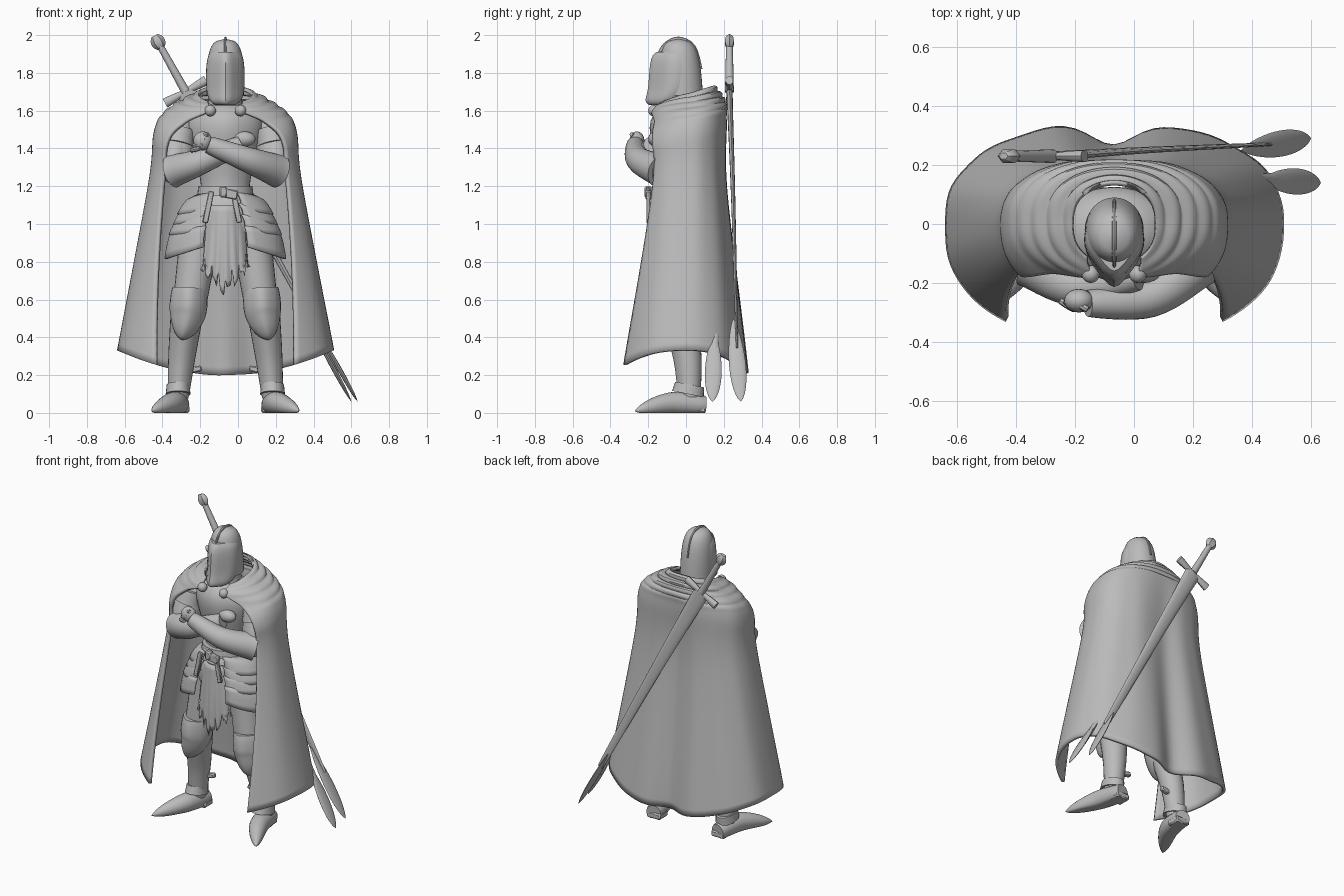
import bpy, bmesh, math, random
from math import sin, cos, pi, sqrt, radians
from mathutils import Vector, Matrix

random.seed(4)
cube = bpy.data.objects.get("Cube")
if cube:
    bpy.data.objects.remove(cube)

GREY = (.5, .5, .5, 1)
steel = bpy.data.materials.new("plain_grey")
steel.use_nodes = True
steel.diffuse_color = GREY
steel.node_tree.nodes["Principled BSDF"].inputs["Base Color"].default_value = GREY
CENTRE_X = -.067  # the figure's own middle line
ACROSS, FORWARD, UP = Vector((1, 0, 0)), Vector((0, 1, 0)), Vector((0, 0, 1))
parts = []


def add(name, bm):
    """Turn a bmesh into a named part placed on the figure's middle line."""
    bmesh.ops.recalc_face_normals(bm, faces=bm.faces)
    mesh = bpy.data.meshes.new(name)
    bm.to_mesh(mesh)
    bm.free()
    mesh.materials.append(steel)
    ob = bpy.data.objects.new(name, mesh)
    ob.location.x = CENTRE_X
    bpy.context.collection.objects.link(ob)
    parts.append(ob)
    return ob


def spline(points, steps):
    """Smooth curve through a list of points of any dimension."""
    points = [Vector(p) for p in points]
    padded = [points[0]] + points + [points[-1]]
    curve = []
    for before, start, end, after in zip(padded, padded[1:], padded[2:], padded[3:]):
        leave, arrive = (end - before) / 2, (after - start) / 2
        for j in range(steps):
            t = j / steps
            ease = t * t * (3 - 2 * t)
            curve.append(start.lerp(end, ease) + leave * t * (1 - t) ** 2 - arrive * t * t * (1 - t))
    return curve + [points[-1]]


def skin(name, rows, closed=False, thickness=0):
    """Join rows of points; closed rows get capped, open ones get thickness."""
    bm = bmesh.new()
    verts = [[bm.verts.new(point) for point in row] for row in rows]
    count = len(rows[0])
    for upper, lower in zip(verts, verts[1:]):
        for i in range(count if closed else count - 1):
            j = (i + 1) % count
            bm.faces.new((upper[i], upper[j], lower[j], lower[i]))
    if closed:
        bm.faces.new(verts[0])
        bm.faces.new(verts[-1])
    ob = add(name, bm)
    if thickness:
        shell = ob.modifiers.new("thickness", "SOLIDIFY")
        shell.thickness = thickness
        shell.offset = 0


def limb(name, path, width, profile, depth=1, ref=FORWARD, keel=0, level=False, sides=24):
    """Sweep an oval along a path; the profile scales it and the keel sharpens its front."""
    curve = spline(path, 16 // (len(path) - 1))
    last = len(curve) - 1
    rows = []
    for i, centre in enumerate(curve):
        along = UP if level else (curve[min(i + 1, last)] - curve[max(i - 1, 0)]).normalized()
        side = along.cross(ref).normalized()
        normal = side.cross(along)
        radius = width * max(profile(i / last), .02)
        row = []
        for j in range(sides):
            a = math.tau * j / sides
            front = depth * (1 + keel * max(0, -sin(a)) ** 7)
            point = centre + radius * (side * cos(a) + normal * sin(a) * front)
            point.z = max(point.z, 0)
            row.append(point)
        rows.append(row)
    skin(name, rows, closed=True)


def taper(amount):
    return lambda t: 1 - amount * t


def barrel(ends):
    return lambda t: ends + (1 - ends) * sin(pi * t)


def flared(t):
    return .5 + .5 * abs(cos(pi * t))


def leaf(t):
    return max(0, sin(pi * t ** 1.2)) ** .8


def ball(name, at, size):
    bm = bmesh.new()
    bmesh.ops.create_uvsphere(bm, u_segments=20, v_segments=12, radius=1,
                              matrix=Matrix.Translation(at) @ Matrix.Diagonal((*size, 1)))
    add(name, bm)


def box(name, at, size, turn=0):
    bm = bmesh.new()
    place = Matrix.Translation(at) @ Matrix.Rotation(turn, 4, "Y") @ Matrix.Diagonal((*size, 1))
    bmesh.ops.create_cube(bm, size=1, matrix=place)
    bmesh.ops.bevel(bm, geom=bm.edges[:], offset=min(size) / 5, segments=1, affect="EDGES")
    add(name, bm)


# Cape levels from collar to hem: height, tilt, half width, back, front, angle of front edge
levels = [(1.68, .05, .14, .14, .14, 50), (1.64, .04, .23, .18, .18, 70), (1.58, .05, .32, .21, .2, 50),
          (1.48, .07, .37, .22, .27, 35), (1.2, 0, .4, .23, .27, 35), (.33, 0, .565, .34, .4, 50)]
smooth_levels = spline(levels, 14)
cape = []
for i, (height, tilt, width, back, front, edge) in enumerate(smooth_levels):
    fall = i / (len(smooth_levels) - 1)
    row = []
    for j in range(-40, 41):
        a = radians(90 - (90 + edge) * abs(j) / 40)
        s = sin(a)
        x = math.copysign(width * cos(a), j)
        y = math.copysign(abs(s) ** .8, s) * (back if s > 0 else front)
        if s > 0:
            y -= .08 * fall ** 3 * math.exp(-(x / .11) ** 2)
        # gathered folds round the shoulders, soft drapes lower down
        folds = .013 * sin(fall * 55 - 2 * s) * max(0, 1 - fall * 1.7) * min(1, fall * 9)
        drapes = .006 * sin(j * .8) * max(0, fall - .5)
        outward = Vector((x, y, .15)).normalized()
        point = Vector((x, y, height + tilt * s - .13 * s * s * fall ** 4))
        row.append(point + outward * (folds + drapes) * cos(pi * j / 80))
    cape.append(row)
skin("cape", cape, thickness=.02)

# Torso, neck and waist
limb("breastplate", [(0, -.04, 1.17), (0, -.02, 1.64)], .2, lambda t: .65 - t / 5 + sin(pi * t * t) / 2,
     depth=.75, keel=.1, level=True, sides=32)
limb("neck_guard", [(0, -.03, 1.58), (0, -.02, 1.72)], .1, taper(.2), level=True)
limb("pelvis", [(0, -.03, 1.18), (0, -.02, .84)], .2, barrel(.6), depth=.75)
limb("belt", [(0, -.04, 1.15), (0, -.04, 1.2)], .15, taper(.05), depth=.95, level=True)
box("buckle", (.02, -.2, 1.16), (.09, .03, .05), .2)
box("belt_knot", (-.01, -.2, 1.17), (.04, .04, .06))
box("long_strap", (-.09, -.2, 1.09), (.03, .02, .17), .2)
box("short_strap", (.06, -.2, 1.08), (.03, .02, .15), -.2)

# Loincloth with a ragged hem, longest in the middle
cloth = []
ends = [.63 + abs(i) / 100 + (.08 if i % 4 == 0 else 0) + random.uniform(-.02, .03) for i in range(-14, 15)]
for step in range(13):
    f = step / 12
    row = []
    for i, end in enumerate(ends):
        a = i / 14 - 1
        z = 1.1 + f * (.78 - 1.1) / .7 if f < .7 else .78 + (f - .7) / .3 * (end - .78)
        row.append((a * (.09 + .04 * f), a * a / 20 - .18 - sin(f * 2) / 50 + f * sin(i * 1.2) / 150, z))
    cloth.append(row)
skin("loincloth", cloth, thickness=.01)

# Helmet: domed skull, pointed visor, crest
limb("helmet_skull", [(0, -.02, 1.68), (0, -.04, 1.98)], .1, lambda t: sqrt(1 - t ** 4),
     depth=1.1, level=True, sides=32)
limb("visor", [(0, -.12, 1.63), (0, -.06, 1.72), (0, -.05, 1.91)], .104,
     lambda t: 1 - (1 - t) ** 4 / 2 - t ** 8 / 4, keel=.4, level=True, sides=32)
limb("helmet_crest", [(0, -.15, 1.89), (0, -.11, 1.95), (0, -.04, 1.98), (0, .04, 1.94), (0, .08, 1.82)],
     .012, barrel(.6), depth=.7, ref=ACROSS, sides=8)

# Parts repeated on both sides
for s, side in ((1, "left"), (-1, "right")):
    def on_side(*points):
        return [(s * x, y, z) for x, y, z in points]

    ball(side + "_clasp", (s * .08, -.17, 1.6), (.03, .03, .03))
    shoulder, bicep, elbow = on_side((.22, 0, 1.54), (.26, -.06, 1.42), (.27, -.13, 1.29))
    limb(side + "_upper_arm", [shoulder, bicep, elbow], .08, barrel(.7))
    ball(side + "_elbow_guard", elbow, (.07, .07, .08))
    for i in range(2):
        z = 1.5 - i * .06
        limb(side + "_arm_plate", on_side((.24, -.05, z), (.255, -.07, z - .08)), .08, taper(-.1))
    # layered hip plates, the lowest hanging down at the outside
    for i in range(4):
        high, low, sag = 1.18 - i * .06, 1.08 - i * .055, (.1 if i == 3 else .03)
        inner, outer = .15 + i / 25, .25 + i / 45
        plate = []
        for step in range(5):
            f = step / 4
            row = []
            for j in range(17):
                a = radians(9 * j - 68)
                reach = inner + (outer - inner) * sqrt(f)
                top = high - .03 * cos(a)
                z = top + (low - sag * cos(a) - top) * f
                row.append((s * reach * cos(a), (.15 + (i + f) / 80) * sin(a) - .02, z))
            plate.append(row)
        skin(side + "_hip_plate", plate, thickness=.014)
    # leg armour
    limb(side + "_thigh", on_side((.13, -.02, .98), (.2, -.06, .5)), .11, taper(.25))
    limb(side + "_knee_guard", on_side((.19, -.06, .66), (.2, -.07, .52), (.23, -.12, .39)), .09,
         lambda t: 1 + sin(pi * t) / 6 - .9 * t ** 3, keel=.2)
    limb(side + "_greave", on_side((.2, -.04, .55), (.23, .01, .3), (.25, .02, .08)), .09, taper(.4), keel=.1)
    limb(side + "_ankle_band", on_side((.25, .02, .15), (.25, .01, .1)), .06, taper(-.1), depth=1.3)
    limb(side + "_shoe", on_side((.24, .1, .04), (.28, -.08, .05), (.39, -.27, .01)), .075,
         lambda t: (1 - t * t) * (.65 + .8 * t), ref=UP)
    box(side + "_heel", (s * .24, .06, .02), (.1, .09, .04))
    box(side + "_calf_strap", (s * .16, .03, .23), (.07, .03, .03), s / 5)

# Crossed forearms, the left one in front
limb("left_forearm", [(.28, -.13, 1.28), (.12, -.25, 1.34), (-.09, -.27, 1.42)], .09, taper(.5))
limb("right_forearm", [(-.28, -.13, 1.28), (-.13, -.21, 1.33), (.08, -.18, 1.42)], .09, taper(.5))
ball("left_palm", (-.12, -.26, 1.44), (.05, .04, .05))
ball("right_palm", (.1, -.16, 1.45), (.06, .04, .04))
for i in range(4):
    knuckle = Vector((-.09 - i / 70, -.29, 1.475 - i / 40))
    limb("left_finger", [knuckle, knuckle + Vector((-.05, .03, -.01))], .013, barrel(.8), ref=UP, sides=8)

# Sword slung across the back, its tip a leaf turned edge on
guard, pommel = Vector((-.21, .23, 1.7)), Vector((-.36, .23, 1.97))
limb("sword_blade", [guard, (.1, .25, 1.13), (.52, .27, .34)], .055, taper(.65), depth=.3, sides=12)
limb("sword_tip", [(.43, .25, .5), (.667, .29, .06)], .012, leaf, depth=3.7, sides=12)
limb("sword_grip", [guard, pommel], .024, taper(.3), sides=12)
limb("sword_pommel", [guard.lerp(pommel, .85), guard.lerp(pommel, 1.1)], .038, barrel(.45), depth=.7, sides=6)
arm = (pommel - guard).normalized().cross(FORWARD) * .125
limb("sword_guard", [guard - arm, guard, guard + arm], .026, flared, depth=.8, sides=10)

# Second blade hanging under the cape
limb("second_blade", [(.24, .16, .88), (.6, .15, .23)], .016, taper(.2), depth=1.5, sides=12)
limb("second_tip", [(.5, .15, .42), (.7, .14, .06)], .012, leaf, depth=3.7, sides=12)

# Smooth shading with crisp plate edges
for ob in parts:
    ob.select_set(True)
bpy.context.view_layer.objects.active = parts[0]
bpy.ops.object.shade_smooth_by_angle(angle=radians(40))
